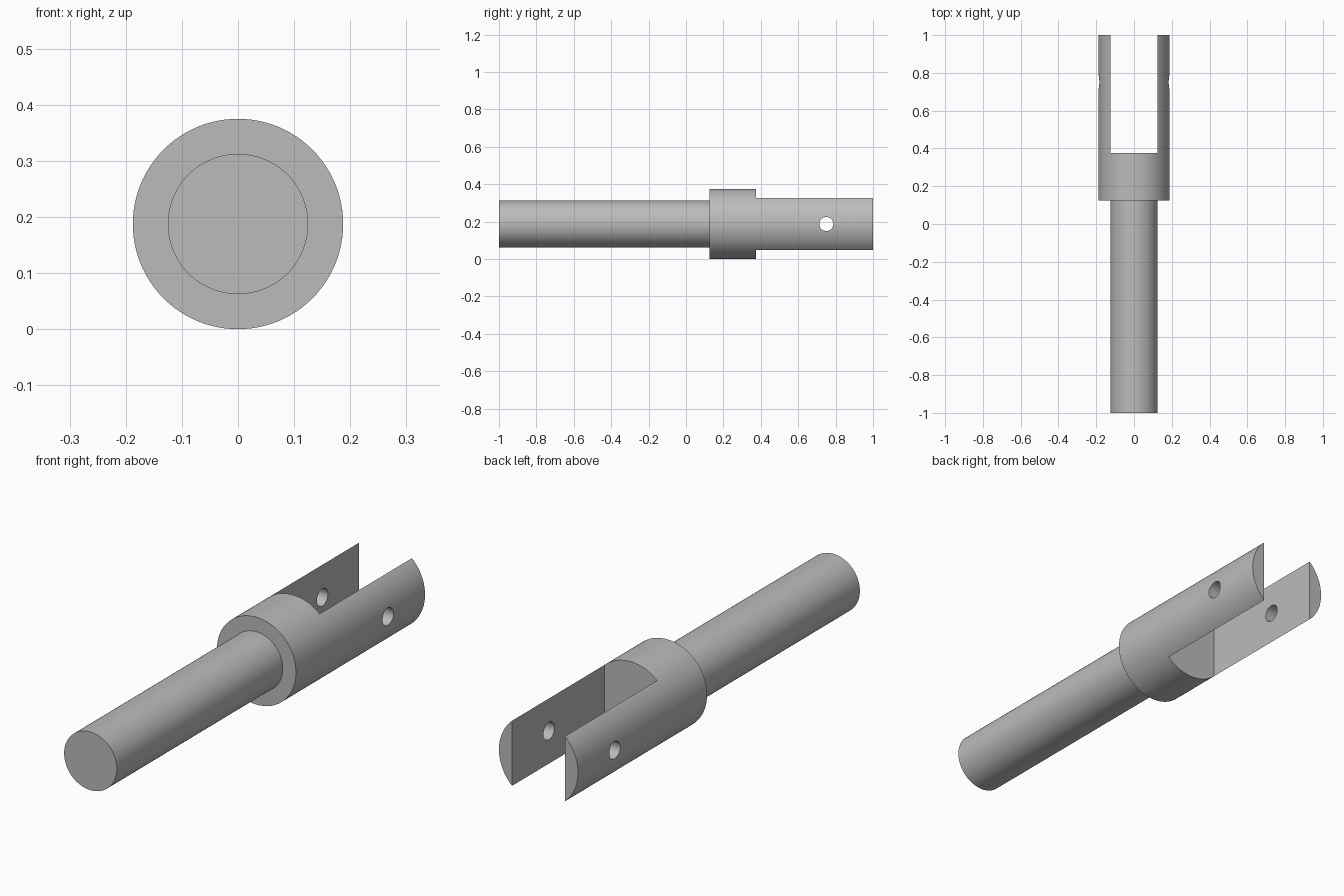
import bpy
import bmesh
from math import pi, radians
from mathutils import Matrix, Vector

cube = bpy.data.objects.get("Cube")
if cube:
    bpy.data.objects.remove(cube, do_unlink=True)

BODY_R, ROD_R = 0.1875, 0.125
AXIS_Z = BODY_R
SLOT_START, PIN_Y, PIN_R = 0.375, 0.75, 0.0375

steel = bpy.data.materials.new("plain grey steel")
steel.use_nodes = True
grey = (0.5, 0.5, 0.5, 1)
steel.diffuse_color = grey
steel.node_tree.nodes["Principled BSDF"].inputs["Base Color"].default_value = grey


def add_object(name, bm):
    bmesh.ops.recalc_face_normals(bm, faces=bm.faces)
    mesh = bpy.data.meshes.new(name)
    bm.to_mesh(mesh)
    bm.free()
    mesh.materials.append(steel)
    obj = bpy.data.objects.new(name, mesh)
    bpy.context.collection.objects.link(obj)
    return obj


def cut(target, cutter):
    mod = target.modifiers.new(cutter.name, "BOOLEAN")
    mod.operation = "DIFFERENCE"
    mod.solver = "EXACT"
    mod.object = cutter
    bpy.context.view_layer.objects.active = target
    bpy.ops.object.modifier_apply(modifier=mod.name)
    bpy.data.objects.remove(cutter, do_unlink=True)


# Stepped shaft: rod and wider fork body, lathed around the y axis
bm = bmesh.new()
profile = [(0, -1), (ROD_R, -1), (ROD_R, 0.125), (BODY_R, 0.125), (BODY_R, 1), (0, 1)]
verts = [bm.verts.new((r, y, AXIS_Z)) for r, y in profile]
edges = [bm.edges.new(pair) for pair in zip(verts, verts[1:])]
bmesh.ops.spin(bm, geom=verts + edges, cent=(0, 0, AXIS_Z), axis=(0, 1, 0),
               angle=2 * pi, steps=96)
bmesh.ops.remove_doubles(bm, verts=bm.verts, dist=1e-5)
clevis = add_object("clevis_rod", bm)

# Slot between the two fork arms
bm = bmesh.new()
end = 1.2
size = Vector((2 * ROD_R, end - SLOT_START, 1))
bmesh.ops.create_cube(bm, size=1, matrix=Matrix.Translation(
    (0, (SLOT_START + end) / 2, AXIS_Z)) @ Matrix.Diagonal(size).to_4x4())
cut(clevis, add_object("slot_cutter", bm))

# Pin hole across both arms
bm = bmesh.new()
bmesh.ops.create_cone(bm, cap_ends=True, segments=48, radius1=PIN_R, radius2=PIN_R, depth=1,
                      matrix=Matrix.Translation((0, PIN_Y, AXIS_Z)) @ Matrix.Rotation(pi / 2, 4, "Y"))
cut(clevis, add_object("pin_hole_cutter", bm))

# Smooth round walls with sharp rims
bpy.ops.object.select_all(action="DESELECT")
clevis.select_set(True)
bpy.context.view_layer.objects.active = clevis
bpy.ops.object.shade_smooth_by_angle(angle=radians(30))
